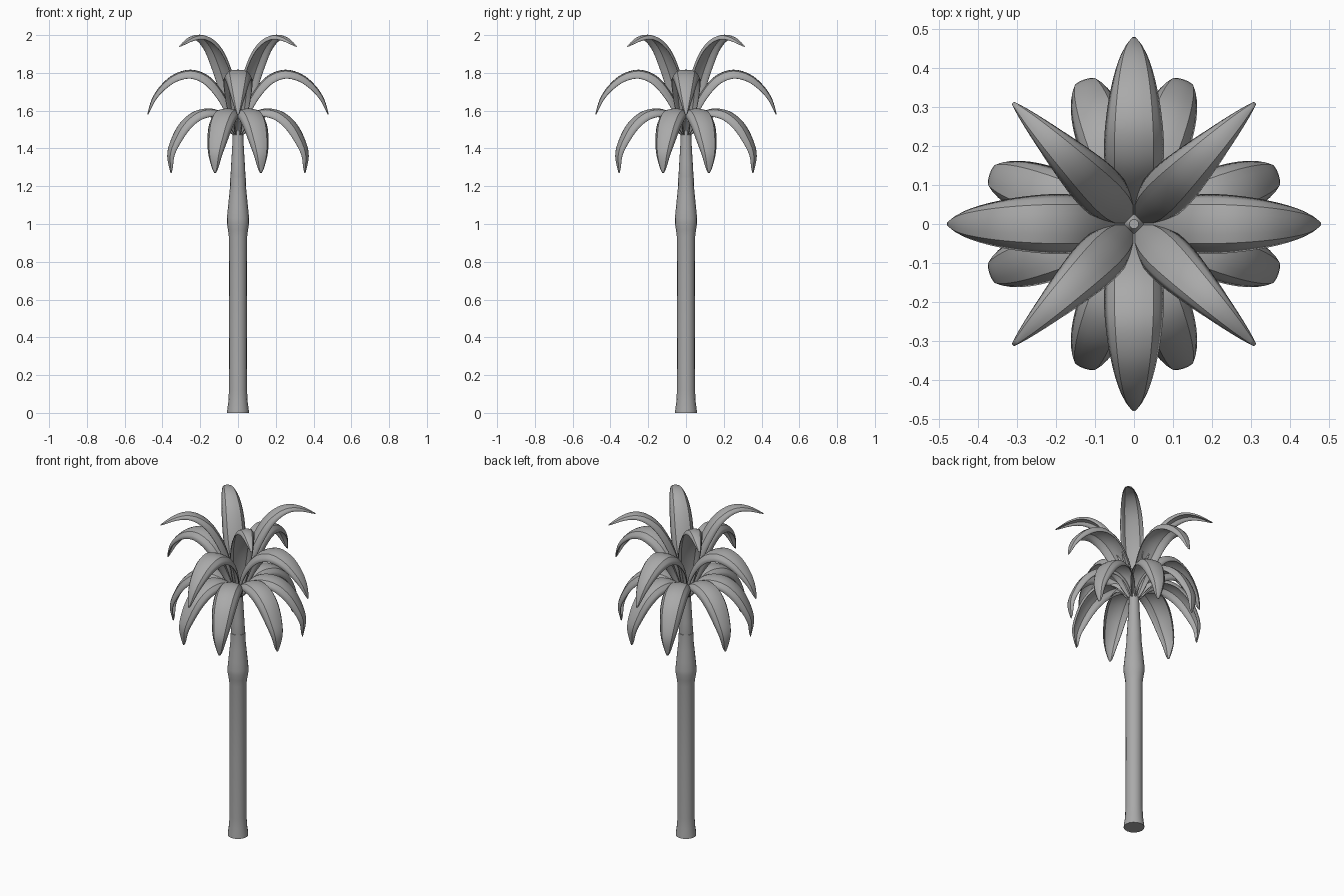
import bpy, bmesh, math
from mathutils import Vector
from mathutils.geometry import interpolate_bezier

if "Cube" in bpy.data.objects:
    bpy.data.objects.remove(bpy.data.objects["Cube"])

grey = bpy.data.materials.new("neutral grey")
grey.diffuse_color = (0.4, 0.4, 0.4, 1)
grey.use_nodes = True
grey.node_tree.nodes["Principled BSDF"].inputs["Base Color"].default_value = grey.diffuse_color


def finish(name, bm, angle):
    bmesh.ops.recalc_face_normals(bm, faces=bm.faces)
    me = bpy.data.meshes.new(name)
    bm.to_mesh(me)
    bm.free()
    me.materials.append(grey)
    ob = bpy.data.objects.new(name, me)
    bpy.context.collection.objects.link(ob)
    bpy.ops.object.select_all(action='DESELECT')
    ob.select_set(True)
    bpy.context.view_layer.objects.active = ob
    bpy.ops.object.shade_smooth_by_angle(angle=math.radians(angle))
    return ob


def lathe(name, profile, sides=16):
    bm = bmesh.new()
    rings = [[bm.verts.new((r * math.cos(a), r * math.sin(a), z))
              for a in (2 * math.pi * i / sides for i in range(sides))]
             for r, z in profile]
    for lo, hi in zip(rings, rings[1:]):
        for i in range(sides):
            j = (i + 1) % sides
            bm.faces.new((lo[i], lo[j], hi[j], hi[i]))
    bm.faces.new(rings[0])
    bm.faces.new(rings[-1])
    return finish(name, bm, 40)


def smooth_path(points, steps=4):
    """Round off the (radius, height) spine of a frond."""
    p = [Vector((r, 0, z)) for r, z in points]
    out = []
    for i in range(len(p) - 1):
        a, b = p[i], p[i + 1]
        ta = (b - p[max(i - 1, 0)]) / 6
        tb = (p[min(i + 2, len(p) - 1)] - a) / 6
        out += interpolate_bezier(a, a + ta, b - tb, b, steps + 1)[:-1]
    return out + [p[-1]]


# Frond cross-section: gently arched middle with folded-down sides
SECTION = [(-1, -0.62), (-0.85, -0.34), (-0.66, -0.1), (-0.35, -0.03), (0, 0),
           (0.35, -0.03), (0.66, -0.1), (0.85, -0.34), (1, -0.62)]


def frond(name, points, width, angle, tip):
    path = smooth_path(points)
    lengths = [0.0]
    for a, b in zip(path, path[1:]):
        lengths.append(lengths[-1] + (b - a).length)
    bm = bmesh.new()
    rows = []
    ca, sa = math.cos(angle), math.sin(angle)
    for i, p in enumerate(path):
        t = lengths[i] / lengths[-1]
        w = width * (0.14 * (1 - t) + math.sin(math.pi * t ** 0.9) ** tip) + 0.003
        d = (path[min(i + 1, len(path) - 1)] - path[max(i - 1, 0)]).normalized()
        n = Vector((-d.z, 0, d.x))
        row = []
        for u, v in SECTION:
            q = p + n * (v * w) + Vector((0, u * w, 0))
            row.append(bm.verts.new((q.x * ca - q.y * sa, q.x * sa + q.y * ca, q.z)))
        rows.append(row)
    for a, b in zip(rows, rows[1:]):
        for k in range(len(SECTION) - 1):
            bm.faces.new((a[k], b[k], b[k + 1], a[k + 1]))
    ob = finish(name, bm, 30)
    thick = ob.modifiers.new("thickness", 'SOLIDIFY')
    thick.thickness = 0.004
    thick.offset = 0
    return ob


# Trunk with flared foot and swollen collar
lathe("trunk", [(0.058, 0), (0.057, 0.015), (0.051, 0.06), (0.048, 0.12),
                (0.047, 0.5), (0.048, 0.93), (0.053, 0.97), (0.059, 1.005),
                (0.059, 1.03), (0.054, 1.08), (0.047, 1.15), (0.042, 1.2),
                (0.041, 1.245), (0.034, 1.25)])
# Slim shaft below the crown
lathe("crown_shaft", [(0.036, 1.2), (0.04, 1.25), (0.036, 1.32), (0.03, 1.42),
                      (0.028, 1.5), (0.03, 1.55), (0.012, 1.58)])

# Three tiers of fronds
lower = [(0.01, 1.47), (0.05, 1.55), (0.1, 1.595), (0.17, 1.61), (0.25, 1.59),
         (0.32, 1.53), (0.37, 1.44), (0.39, 1.36), (0.375, 1.27)]
middle = [(0.01, 1.49), (0.04, 1.61), (0.09, 1.71), (0.16, 1.785), (0.25, 1.815),
          (0.34, 1.79), (0.41, 1.73), (0.455, 1.66), (0.478, 1.58)]
upper = [(0.01, 1.5), (0.035, 1.65), (0.075, 1.79), (0.14, 1.91), (0.21, 1.975),
         (0.285, 2.0), (0.36, 1.985), (0.438, 1.94)]
for q in range(4):
    base = q * math.pi / 2
    frond(f"upper_frond_{q}", upper, 0.056, base + math.pi / 4, 0.85)
    frond(f"middle_frond_{q}", middle, 0.067, base, 0.8)
    for s in (-1, 1):
        frond(f"lower_frond_{q}_{'a' if s < 0 else 'b'}", lower, 0.062,
              base + s * math.radians(19), 0.7)
